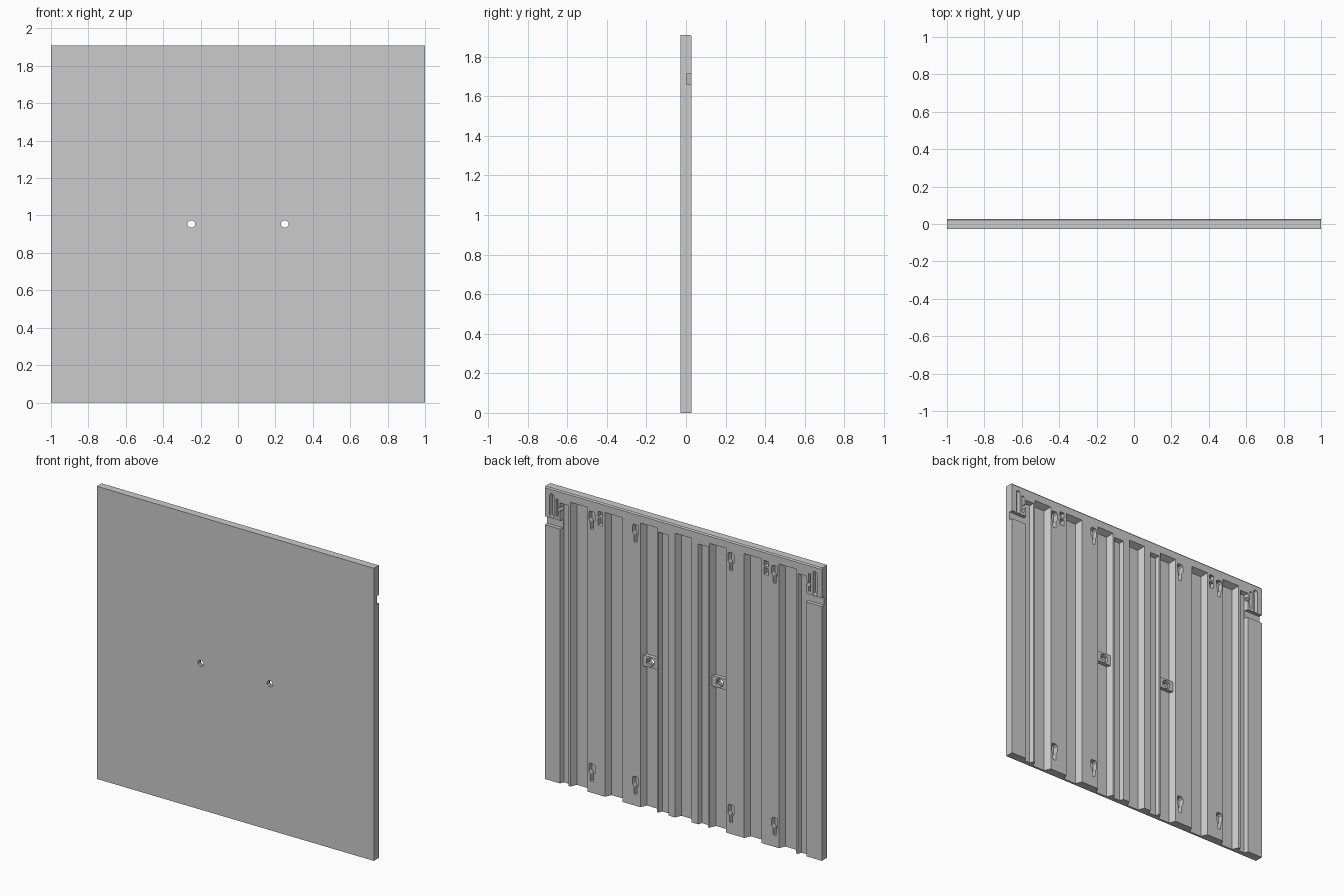
import bpy, bmesh, math
from mathutils import Vector

if "Cube" in bpy.data.objects:
    bpy.data.objects.remove(bpy.data.objects["Cube"])

W, H, T = 1.0, 1.91, 0.028          # half width, height, half thickness


def mesh_object(name, loops):
    """Closed solid lofted between two matching loops."""
    bm = bmesh.new()
    a, b = [[bm.verts.new(p) for p in loop] for loop in loops]
    n = len(a)
    bm.faces.new(a)
    bm.faces.new(b[::-1])
    for i in range(n):
        j = (i + 1) % n
        bm.faces.new((a[i], b[i], b[j], a[j]))
    bmesh.ops.recalc_face_normals(bm, faces=bm.faces)
    me = bpy.data.meshes.new(name)
    bm.to_mesh(me)
    bm.free()
    ob = bpy.data.objects.new(name, me)
    bpy.context.collection.objects.link(ob)
    return ob


def prism(name, pts, y0, y1):
    return mesh_object(name, [[(x, y, z) for x, z in pts] for y in (y0, y1)])


def rect(x0, x1, z0, z1, d=0.0):
    x0, x1 = sorted((x0, x1))
    return [(x0 + d, z0 + d), (x1 - d, z0 + d), (x1 - d, z1 - d), (x0 + d, z1 - d)]


def capsule(x, z0, z1, r, n=6):
    pts = []
    for zc, start in ((z1 - r, 0), (z0 + r, math.pi)):
        for i in range(n + 1):
            a = start + math.pi * i / n
            pts.append((x + r * math.cos(a), zc + r * math.sin(a)))
    return pts


def ngon(x, z, r, n):
    return [(x + r * math.cos(2 * math.pi * (i + .5) / n),
             z + r * math.sin(2 * math.pi * (i + .5) / n)) for i in range(n)]


def cut(target, cutter):
    cutter.hide_render = True
    mod = target.modifiers.new("cut", 'BOOLEAN')
    mod.operation, mod.solver, mod.object = 'DIFFERENCE', 'EXACT', cutter
    bpy.context.view_layer.objects.active = target
    bpy.ops.object.modifier_apply(modifier=mod.name)
    bpy.data.objects.remove(cutter)


def pocket(target, pts, depth):
    cut(target, prism("cutter", pts, T - depth, T + 0.01))


def groove(target, x0, x1, top, depth, slope):
    """Vertical channel with sloping walls, open at the bottom."""
    e = 0.01
    outer = rect(x0, x1, -0.06, top, -e * slope / depth)
    inner = rect(x0, x1, -0.06, top, slope)
    cut(target, mesh_object("cutter", [[(x, T + e, z) for x, z in outer],
                                       [(x, T - depth, z) for x, z in inner]]))


# panel slab with a small chamfer along the back top edge
side = [(-T, 0), (T, 0), (T, H - 0.008), (T - 0.006, H), (-T, H)]
panel = mesh_object("panel", [[(x, y, z) for y, z in side] for x in (-W, W)])

# vertical channels on the back
groove(panel, -0.06, 0.06, 1.855, 0.041, 0.018)
for s in (-1, 1):
    for a, b in ((0.19, 0.31), (0.44, 0.565), (0.69, 0.815)):
        groove(panel, s * a, s * b, 1.855, 0.041, 0.018)
    for a, b in ((0.108, 0.178), (0.828, 0.89)):
        groove(panel, s * a, s * b, 1.83, 0.026, 0.009)

    # keyhole hangers, top and bottom
    for x in (0.345, 0.66):
        for z in (1.72, 0.075):
            pocket(panel, [(s * x + u, z + v) for u, v in (
                (-0.01, 0), (0.01, 0), (0.012, 0.045), (0.022, 0.06), (0.022, 0.105),
                (0.014, 0.115), (-0.014, 0.115), (-0.022, 0.105), (-0.022, 0.06),
                (-0.012, 0.045))], 0.034)

    # twin rectangular latch pockets
    pocket(panel, rect(s * 0.583, s * 0.615, 1.815, 1.85), 0.03)
    pocket(panel, rect(s * 0.583, s * 0.615, 1.76, 1.803), 0.03)

    # corner fittings: long slot, hooked slot and side notch
    pocket(panel, capsule(s * 0.95, 1.715, 1.875, 0.015), 0.03)
    pocket(panel, [(s * u, v) for u, v in (
        (0.905, 1.85), (0.92, 1.85), (0.92, 1.735), (0.905, 1.735), (0.905, 1.765),
        (0.87, 1.79), (0.87, 1.815), (0.905, 1.79))], 0.024)
    pocket(panel, rect(s * 0.88, s * 1.05, 1.66, 1.715), 0.024)

    # bolt blocks bridging the channels, with hexagonal nut seats
    block = prism("bolt_block", rect(s * 0.191, s * 0.309, 0.92, 0.99), T - 0.041, 0.012)
    cut(block, prism("cutter", ngon(s * 0.25, 0.955, 0.03, 6), -0.003, 0.05))
    for ob in (panel, block):
        cut(ob, prism("cutter", ngon(s * 0.25, 0.955, 0.021, 8), -0.06, 0.06))
